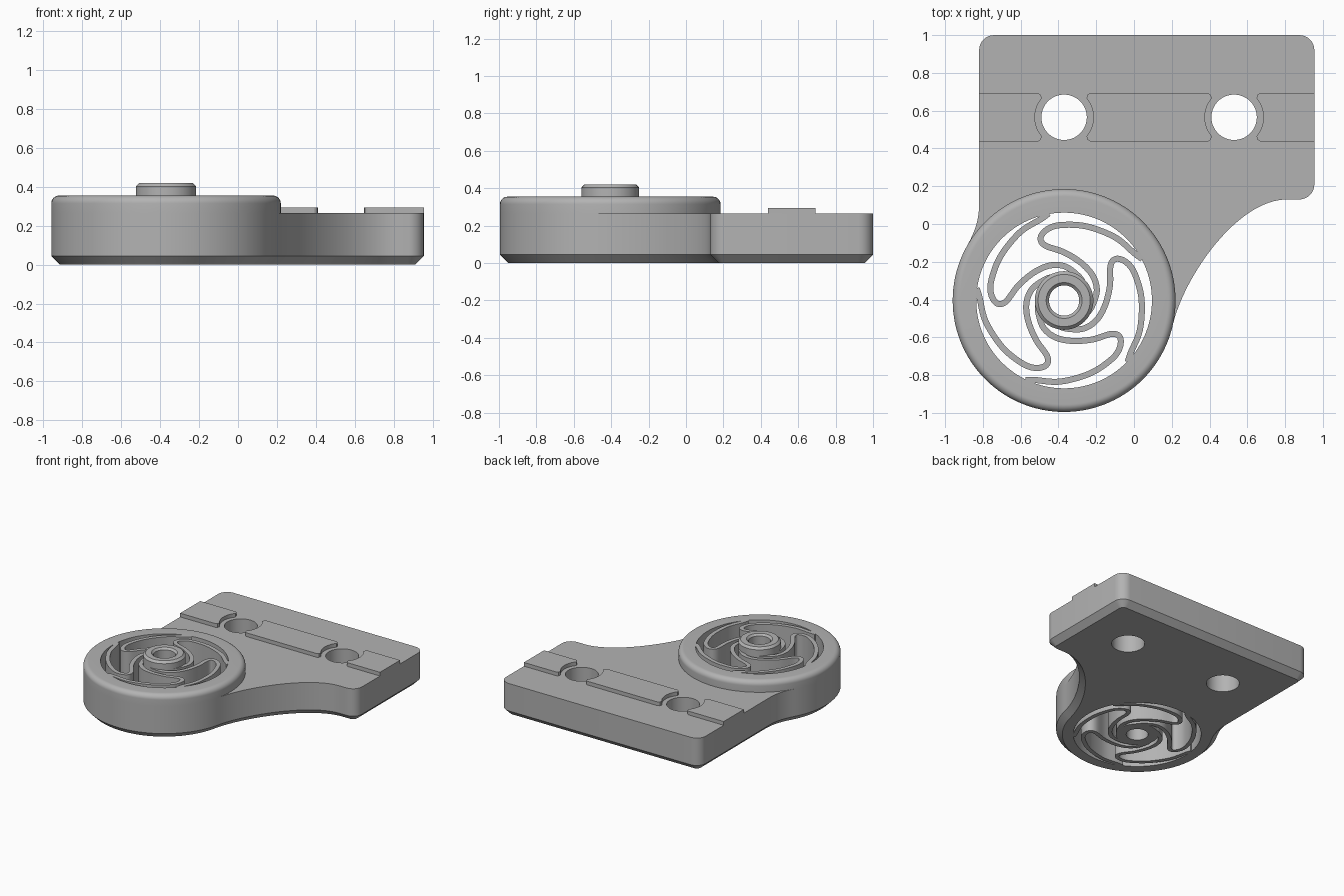
import bpy, bmesh, math
from math import sin, cos, radians
from mathutils import Vector

cube = bpy.data.objects.get("Cube")
if cube:
    bpy.data.objects.remove(cube, do_unlink=True)

grey = bpy.data.materials.new("plain grey")
grey.use_nodes = True
grey.diffuse_color = (0.45, 0.45, 0.45, 1)
grey.node_tree.nodes["Principled BSDF"].inputs["Base Color"].default_value = grey.diffuse_color

WHEEL = Vector((-0.37, -0.405))      # centre of the round end
R_OUT, R_IN = 0.59, 0.465
PLATE_TOP, RING_TOP = 0.265, 0.355
HOLES = [Vector((-0.37, 0.565)), Vector((0.53, 0.565))]
SEGS = 120


def finish(name, bm):
    """Turn a bmesh into a shaded object with the grey material."""
    bmesh.ops.recalc_face_normals(bm, faces=bm.faces)
    mesh = bpy.data.meshes.new(name)
    bm.to_mesh(mesh)
    bm.free()
    mesh.materials.append(grey)
    obj = bpy.data.objects.new(name, mesh)
    bpy.context.collection.objects.link(obj)
    return obj


def smooth(obj):
    bpy.ops.object.select_all(action='DESELECT')
    obj.select_set(True)
    bpy.context.view_layer.objects.active = obj
    bpy.ops.object.shade_smooth_by_angle(angle=radians(30))


def arc(c, r, a0, a1, n):
    angles = [radians(a0 + (a1 - a0) * i / n) for i in range(n + 1)]
    return [Vector((c[0] + r * cos(a), c[1] + r * sin(a))) for a in angles]


def bezier(p, n):
    """Curve through control points by repeated interpolation, ends left out."""
    out = []
    for i in range(1, n):
        q = [Vector(v) for v in p]
        while len(q) > 1:
            q = [a.lerp(b, i / n) for a, b in zip(q, q[1:])]
        out.append(q[0])
    return out


def prism(name, polygons, z0, z1, chamfer=0):
    """Extrude flat polygons upward, with an optional chamfer at the bottom."""
    bm = bmesh.new()
    for poly in polygons:
        bm.faces.new([bm.verts.new((p[0], p[1], z0)) for p in poly])
    bmesh.ops.remove_doubles(bm, verts=bm.verts, dist=0.0001)
    top = bmesh.ops.extrude_face_region(bm, geom=bm.faces[:], use_keep_orig=True)["geom"]
    bmesh.ops.translate(bm, vec=(0, 0, z1 - z0),
                        verts=[v for v in top if isinstance(v, bmesh.types.BMVert)])
    if chamfer:
        low = [e for e in bm.edges if all(abs(v.co.z - z0) < 1e-5 for v in e.verts)]
        bmesh.ops.bevel(bm, geom=low, offset=chamfer, segments=1, affect='EDGES')
    return finish(name, bm)


def lathe(name, profile):
    """Revolve a closed (radius, height) profile around the wheel axis."""
    bm = bmesh.new()
    rings = []
    for i in range(SEGS):
        a = 2 * math.pi * i / SEGS
        rings.append([bm.verts.new((WHEEL.x + r * cos(a), WHEEL.y + r * sin(a), z))
                      for r, z in profile])
    n = len(profile)
    for i in range(SEGS):
        a, b = rings[i], rings[(i + 1) % SEGS]
        for j in range(n):
            k = (j + 1) % n
            bm.faces.new((a[j], b[j], b[k], a[k]))
    return finish(name, bm)


# Base plate outline: rounded corners, blended into the round end
outline = (arc((0.875, 0.21), 0.08, -90, 0, 8) + arc((0.875, 0.92), 0.08, 0, 90, 8)
           + arc((-0.74, 0.92), 0.08, 90, 180, 8) + [Vector((-0.82, 0.1))])
rim = arc(WHEEL, R_OUT, 150, 348, 66)
outline += bezier([(-0.82, 0.1), (-0.82, -0.004), rim[0]], 8) + rim
outline += bezier([rim[-1], (0.27, -0.27), (0.55, 0.13), (0.81, 0.13)], 24)
outline.append(Vector((0.81, 0.13)))
plate = prism("base_plate", [outline], 0, PLATE_TOP, 0.045)

# Cut the screw holes and the wheel opening
for centre, radius in [(HOLES[0], 0.12), (HOLES[1], 0.12), (WHEEL, R_IN)]:
    cutter = prism("cutter", [arc(centre, radius, 0, 360, SEGS)[:-1]], -0.1, 0.5)
    cutter.hide_render = True
    mod = plate.modifiers.new("hole", 'BOOLEAN')
    mod.operation, mod.solver, mod.object = 'DIFFERENCE', 'EXACT', cutter
    bpy.context.view_layer.objects.active = plate
    bpy.ops.object.modifier_apply(modifier=mod.name)
    bpy.data.objects.remove(cutter, do_unlink=True)
smooth(plate)

# Raised collar with a rounded outer edge
fillet = [tuple(p) for p in arc((R_OUT - 0.04, RING_TOP - 0.04), 0.04, 0, 90, 8)]
smooth(lathe("ring_collar", [(R_IN, PLATE_TOP), (R_OUT, PLATE_TOP)] + fillet + [(R_IN, RING_TOP)]))

# Hollow centre hub
smooth(lathe("hub", [(0.08, 0), (0.155, 0), (0.155, 0.403), (0.138, 0.42),
                     (0.095, 0.42), (0.08, 0.405)]))

# Folded spring arms: (degrees from root, radius) along the centre line
ARM = [(-2, 0.468), (4, 0.448), (21, 0.43), (43, 0.41), (62, 0.4), (73, 0.388),
       (80.5, 0.355), (79, 0.308), (60, 0.255), (35, 0.218), (10, 0.2),
       (-14, 0.18), (-42, 0.15), (-60, 0.138)]


def spline(points, n):
    """Catmull-Rom samples through the points."""
    p = [2 * points[0] - points[1]] + points + [2 * points[-1] - points[-2]]
    out = []
    for a, b, c, d in zip(p, p[1:], p[2:], p[3:]):
        for i in range(n):
            t = i / n
            out.append(0.5 * (2 * b + (c - a) * t + (2 * a - 5 * b + 4 * c - d) * t ** 2
                              + (3 * b - a - 3 * c + d) * t ** 3))
    return out + [points[-1]]


def spring_arm(name, root, half=0.016):
    pts = [WHEEL + r * Vector((cos(radians(a + root)), sin(radians(a + root)))) for a, r in ARM]
    path = spline(pts, 6)
    left, right = [], []
    for i, p in enumerate(path):
        d = (path[min(i + 1, len(path) - 1)] - path[max(i - 1, 0)]).normalized()
        side = Vector((-d.y, d.x)) * half
        left.append(p + side)
        right.append(p - side)
    quads = [(right[i], right[i + 1], left[i + 1], left[i]) for i in range(len(path) - 1)]
    smooth(prism(name, quads, 0, RING_TOP))


for k in range(5):
    spring_arm(f"spring_arm_{k + 1}", 102 + 72 * k)


# Raised rails, with hollow ends that clear the screw holes
HALF = 0.1275


def rail_end(centre, side):
    """End points from bottom to top, on one side of a hole."""
    a = math.degrees(math.asin(0.1 / 0.155))
    curve = [(p.x, p.y) for p in arc((0, 0), 0.155, -a, a, 14)]
    curve = [(0.137, -HALF), (0.124, -0.119)] + curve + [(0.124, 0.119), (0.137, HALF)]
    return [centre + Vector((side * x, y)) for x, y in curve]


def flat_end(x):
    return [Vector((x, HOLES[0].y - HALF)), Vector((x, HOLES[0].y + HALF))]


rails = {
    "right_rail": (flat_end(-0.82), rail_end(HOLES[0], -1)),
    "middle_rail": (rail_end(HOLES[0], 1), rail_end(HOLES[1], -1)),
    "left_rail": (flat_end(0.955), rail_end(HOLES[1], 1)),
}
for name, (start, end) in rails.items():
    smooth(prism(name, [start[::-1] + end], PLATE_TOP, 0.295))
